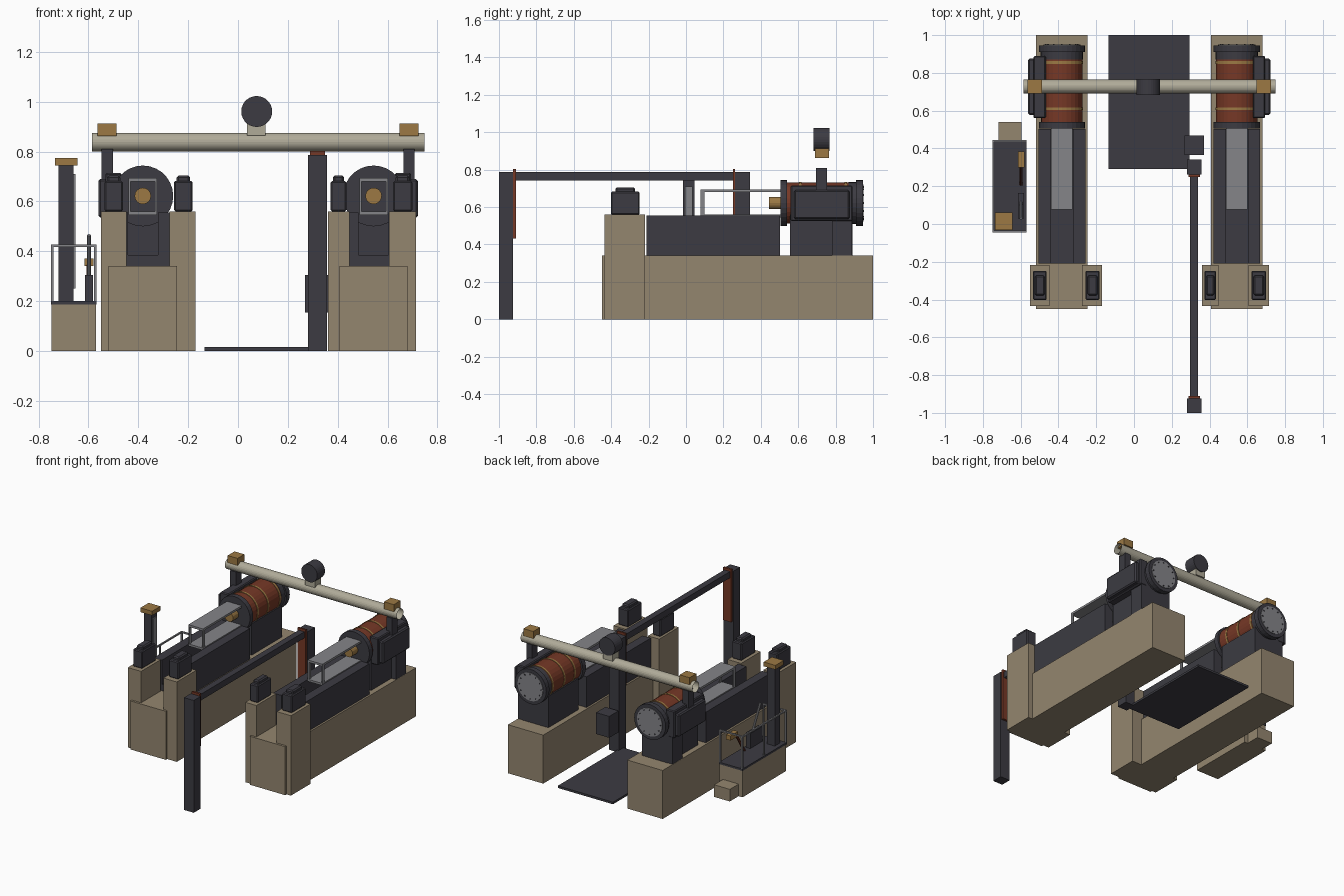
import bpy, bmesh, math
from mathutils import Vector

cube = bpy.data.objects.get("Cube")
if cube:
    bpy.data.objects.remove(cube, do_unlink=True)


def material(name, rgb):
    lin = [((c / 255 + 0.055) / 1.055) ** 2.4 for c in rgb] + [1]
    m = bpy.data.materials.new(name)
    m.use_nodes = True
    m.diffuse_color = lin
    m.node_tree.nodes["Principled BSDF"].inputs["Base Color"].default_value = lin
    return m


STONE = material("sandstone", (148, 134, 111))
IRON = material("dark iron", (60, 59, 66))
RUST = material("rust red", (118, 56, 38))
BRASS = material("brass", (156, 121, 68))
STEEL = material("steel grey", (133, 133, 137))
CREAM = material("cream pipe", (176, 171, 153))


def finish(name, bm, mat):
    me = bpy.data.meshes.new(name)
    bm.to_mesh(me)
    bm.free()
    me.materials.append(mat)
    ob = bpy.data.objects.new(name, me)
    bpy.context.collection.objects.link(ob)
    return ob


def box(name, mat, x, y, z, chamfer=0):
    """Box from (min, max) ranges, optionally with chamfered edges."""
    bm = bmesh.new()
    bmesh.ops.create_cube(bm, size=1)
    for v in bm.verts:
        v.co = [r[0] + (c + 0.5) * (r[1] - r[0]) for r, c in zip((x, y, z), v.co)]
    if chamfer:
        bmesh.ops.bevel(bm, geom=bm.edges[:], offset=chamfer, segments=1, affect='EDGES')
    return finish(name, bm, mat)


def rod(name, mat, a, b, r, sides=24, caps=True):
    """Cylinder between two points."""
    a, b = Vector(a), Vector(b)
    bm = bmesh.new()
    bmesh.ops.create_cone(bm, cap_ends=caps, segments=sides, radius1=r, radius2=r, depth=(b - a).length)
    turn = (b - a).to_track_quat('Z', 'Y')
    for v in bm.verts:
        v.co = turn @ v.co + (a + b) / 2
    return finish(name, bm, mat)


def span(c, half):
    return (c - half, c + half)


def engine(side, cx, pillars, caps):
    def off(a, b):
        return tuple(sorted((cx + side * a, cx + side * b)))

    # Masonry base and bearing pillars
    box(side_name(side, "engine_base"), STONE, span(cx, 0.137), (-0.45, 1), (0, 0.34))
    for px, kx in zip(pillars, caps):
        box(side_name(side, "bearing_pillar"), STONE, px, (-0.435, -0.218), (0, 0.56))
        box(side_name(side, "bearing_block"), IRON, kx, (-0.402, -0.248), (0.56, 0.682), 0.006)
        mx, hw = sum(kx) / 2, (kx[1] - kx[0]) / 2
        box(side_name(side, "bearing_cap"), IRON, span(mx, hw * 0.72), (-0.378, -0.272), (0.67, 0.704), 0.008)

    # Slotted bed
    for s in (-1, 1):
        box(side_name(side, "bed_cheek"), IRON, tuple(sorted((cx + s * 0.06, cx + s * 0.124))), (-0.21, 0.502), (0.34, 0.555))
    box(side_name(side, "bed_floor"), IRON, span(cx, 0.06), (-0.21, 0.502), (0.34, 0.385))

    # Crosshead guide
    for z in ((0.545, 0.56), (0.68, 0.695)):
        box(side_name(side, "guide_bar"), STEEL, span(cx, 0.057), (0.077, 0.51), z)
    for s in (-1, 1):
        box(side_name(side, "guide_post"), STEEL, span(cx + s * 0.053, 0.004), (0.077, 0.1), (0.56, 0.68))
    rod(side_name(side, "gland"), BRASS, (cx, 0.445, 0.622), (cx, 0.51, 0.622), 0.033, 16)

    # Cylinder with flanges, bands and end cover
    def ring(name, mat, y0, y1, r):
        rod(side_name(side, name), mat, (cx, y0, 0.622), (cx, y1, 0.622), r, 28)
    ring("cylinder", RUST, 0.53, 0.92, 0.11)
    ring("front_flange", IRON, 0.505, 0.54, 0.122)
    ring("rear_flange", IRON, 0.91, 0.945, 0.122)
    ring("rear_collar", IRON, 0.87, 0.91, 0.112)
    ring("end_cover", STEEL, 0.94, 0.949, 0.098)
    for y in (0.61, 0.725, 0.855):
        ring("cylinder_band", BRASS, y - 0.007, y + 0.007, 0.113)
    for i in range(12):
        a = i * math.tau / 12
        p = (cx + 0.085 * math.cos(a), 0.945, 0.622 + 0.085 * math.sin(a))
        rod(side_name(side, "cover_bolt"), IRON, p, (p[0], 0.953, p[2]), 0.005, 6)

    # Saddle, valve chest, leg and riser
    box(side_name(side, "cylinder_saddle"), IRON, span(cx, 0.1), (0.555, 0.89), (0.34, 0.56))
    box(side_name(side, "valve_chest"), IRON, off(0.085, 0.15), (0.56, 0.89), (0.525, 0.715), 0.006)
    box(side_name(side, "chest_cover"), IRON, off(0.14, 0.178), (0.578, 0.875), (0.535, 0.69), 0.008)
    box(side_name(side, "chest_leg"), IRON, off(0.09, 0.136), (0.78, 0.888), (0.34, 0.54))
    box(side_name(side, "steam_riser"), IRON, off(0.12, 0.165), (0.695, 0.755), (0.69, 0.81))
    box(side_name(side, "pipe_clamp"), BRASS, off(0.105, 0.181), (0.69, 0.765), (0.862, 0.912))


def side_name(side, part):
    return ("left_" if side > 0 else "right_") + part


engine(-1, -0.382, ((-0.55, -0.447), (-0.275, -0.17)), ((-0.535, -0.462), (-0.257, -0.182)))
engine(1, 0.544, ((0.361, 0.447), (0.605, 0.715)), ((0.372, 0.435), (0.622, 0.7)))

# Overhead steam pipe with drum
rod("steam_pipe", CREAM, (-0.585, 0.727, 0.838), (0.748, 0.727, 0.838), 0.037, 24, caps=False)
box("drum_pedestal", CREAM, (0.036, 0.111), (0.692, 0.762), (0.865, 0.915))
rod("drum", IRON, (0.075, 0.682, 0.961), (0.075, 0.768, 0.961), 0.062, 28)

# Floor plate
box("floor_plate", IRON, (-0.134, 0.294), (0.292, 1), (0, 0.015))

# Gantry: two posts, a beam, rust plates and a control box
for name, y in (("front", (-1, -0.925)), ("rear", (0.262, 0.342))):
    box(name + "_post", IRON, (0.281, 0.357), y, (0, 0.787))
box("beam", IRON, (0.296, 0.34), (-0.925, 0.262), (0.743, 0.787))
for name, y in (("front", (-0.925, -0.91)), ("rear", (0.25, 0.262))):
    box(name + "_rust_plate", RUST, (0.288, 0.35), y, (0.433, 0.803))
box("control_box", IRON, (0.268, 0.37), (0.365, 0.468), (0.155, 0.305))

# Operator platform with step
box("platform_base", STONE, (-0.748, -0.57), (-0.042, 0.442), (0, 0.186))
box("platform_deck", IRON, (-0.75, -0.568), (-0.045, 0.445), (0.186, 0.2))
box("platform_step", STONE, (-0.718, -0.596), (0.442, 0.54), (0, 0.085))

# Platform railing
X0, X1, Y0, Y1 = -0.745, -0.573, -0.04, 0.44
for x, y in ((X0, Y0), (X1, Y0), (X0, 0.2), (X0, Y1), (X1, Y1)):
    box("rail_post", STEEL, span(x, 0.005), span(y, 0.005), (0.2, 0.428))
for y in (Y0, Y1):
    box("end_rail", STEEL, (X0, X1), span(y, 0.005), (0.418, 0.428))
box("side_rail", STEEL, span(X0, 0.005), (Y0, Y1), (0.418, 0.428))

# Indicator column
box("indicator_column", IRON, (-0.72, -0.661), (-0.015, 0.045), (0.2, 0.745))
box("indicator_cap", BRASS, (-0.735, -0.644), (-0.032, 0.06), (0.745, 0.775))
box("indicator_strip", STEEL, (-0.661, -0.652), (-0.005, 0.035), (0.25, 0.71))

# Control levers
box("lever_stand", IRON, (-0.614, -0.582), (0.03, 0.165), (0.2, 0.305))
rod("steel_lever", STEEL, (-0.598, 0.12, 0.29), (-0.598, 0.03, 0.465), 0.008, 8)
rod("rust_lever", RUST, (-0.598, 0.21, 0.2), (-0.598, 0.31, 0.36), 0.009, 8)
box("lever_grip", BRASS, (-0.615, -0.58), (0.3, 0.385), (0.34, 0.372))
